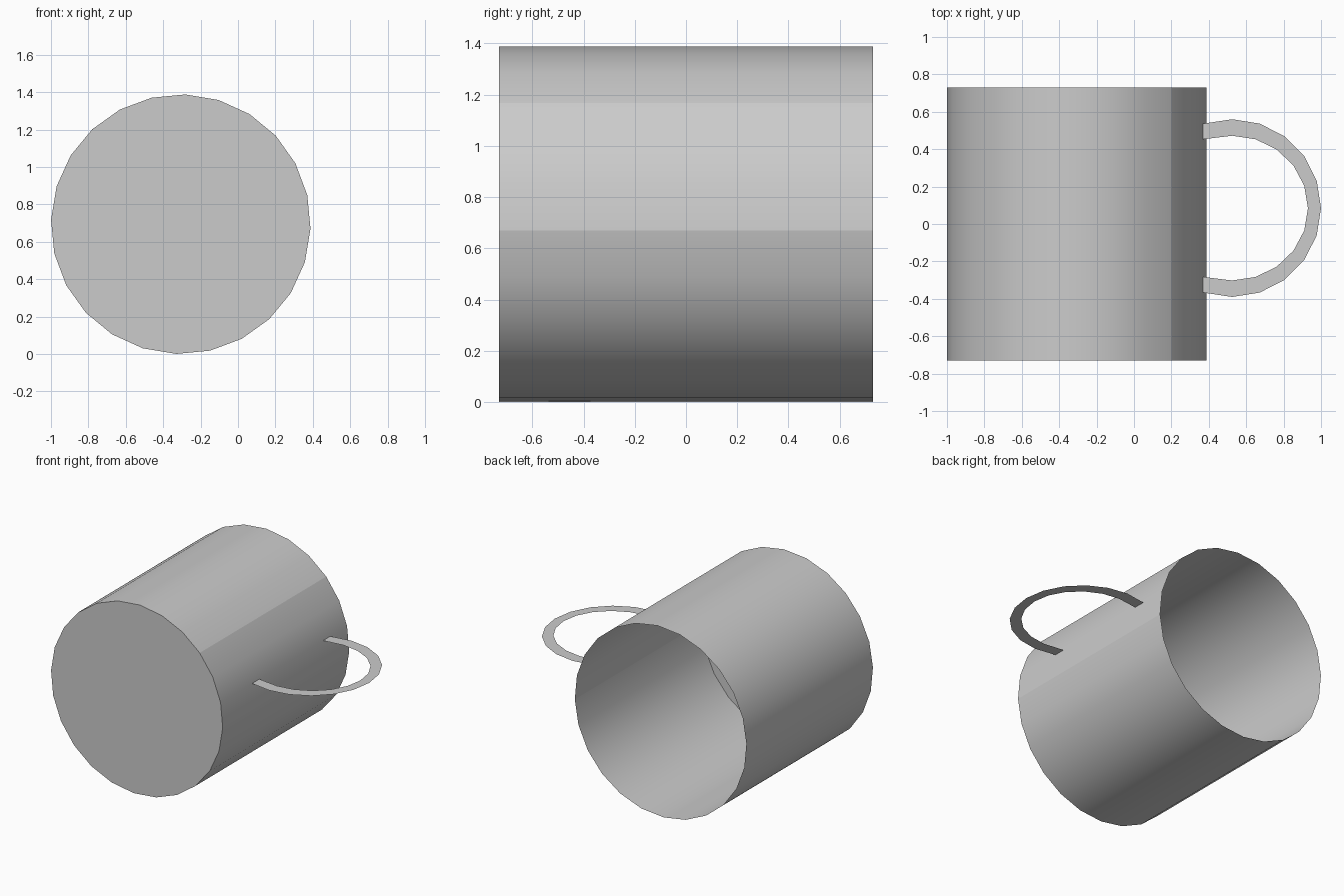
import bpy, bmesh, math

cube = bpy.data.objects.get("Cube")
if cube:
    bpy.data.objects.remove(cube, do_unlink=True)

grey = bpy.data.materials.new("light_grey")
grey.use_nodes = True
COLOUR = (0.6, 0.6, 0.6, 1)
grey.diffuse_color = COLOUR
grey.node_tree.nodes["Principled BSDF"].inputs["Base Color"].default_value = COLOUR

RADIUS, HALF = 0.694, 0.73
CX, CZ = -0.306, 0.694
SIDES, TILT = 24, -2


def finish(name, bm):
    mesh = bpy.data.meshes.new(name)
    bm.to_mesh(mesh)
    bm.free()
    mesh.materials.append(grey)
    obj = bpy.data.objects.new(name, mesh)
    bpy.context.collection.objects.link(obj)
    return obj


def wall_point(i, y):
    a = math.radians(TILT + i * 360 / SIDES)
    return (CX + RADIUS * math.cos(a), y, CZ + RADIUS * math.sin(a))


# Cup: thin wall lying along y, closed at the front, open at the back
bm = bmesh.new()
front = [bm.verts.new(wall_point(i, -HALF)) for i in range(SIDES)]
back = [bm.verts.new(wall_point(i, HALF)) for i in range(SIDES)]
for i in range(SIDES):
    j = (i + 1) % SIDES
    bm.faces.new((front[i], front[j], back[j], back[i]))
bm.faces.new(front)
bmesh.ops.recalc_face_normals(bm, faces=bm.faces)
# Creases bordering the wall strip that carries the handle
for i in (0, 3):
    bm.edges.get((front[i], back[i])).smooth = False
cup = finish("cup", bm)
bpy.ops.object.select_all(action="DESELECT")
cup.select_set(True)
bpy.context.view_layer.objects.active = cup
bpy.ops.object.shade_smooth_by_angle(angle=math.radians(30))

# Handle: flat ribbon arc whose ends meet the wall
HX, HY = 0.525, 0.085
wall_x, _, handle_z = wall_point(1, 0)
bm = bmesh.new()
rows = []
for k in range(-6, 7):
    a = math.radians(18 * k)
    row = []
    for rx, ry in ((0.475, 0.475), (0.405, 0.387)):
        x = wall_x if abs(k) == 6 else HX + rx * math.cos(a)
        row.append(bm.verts.new((x, HY + ry * math.sin(a), handle_z)))
    rows.append(row)
for (a, b), (c, d) in zip(rows, rows[1:]):
    bm.faces.new((a, c, d, b))
finish("handle", bm)
